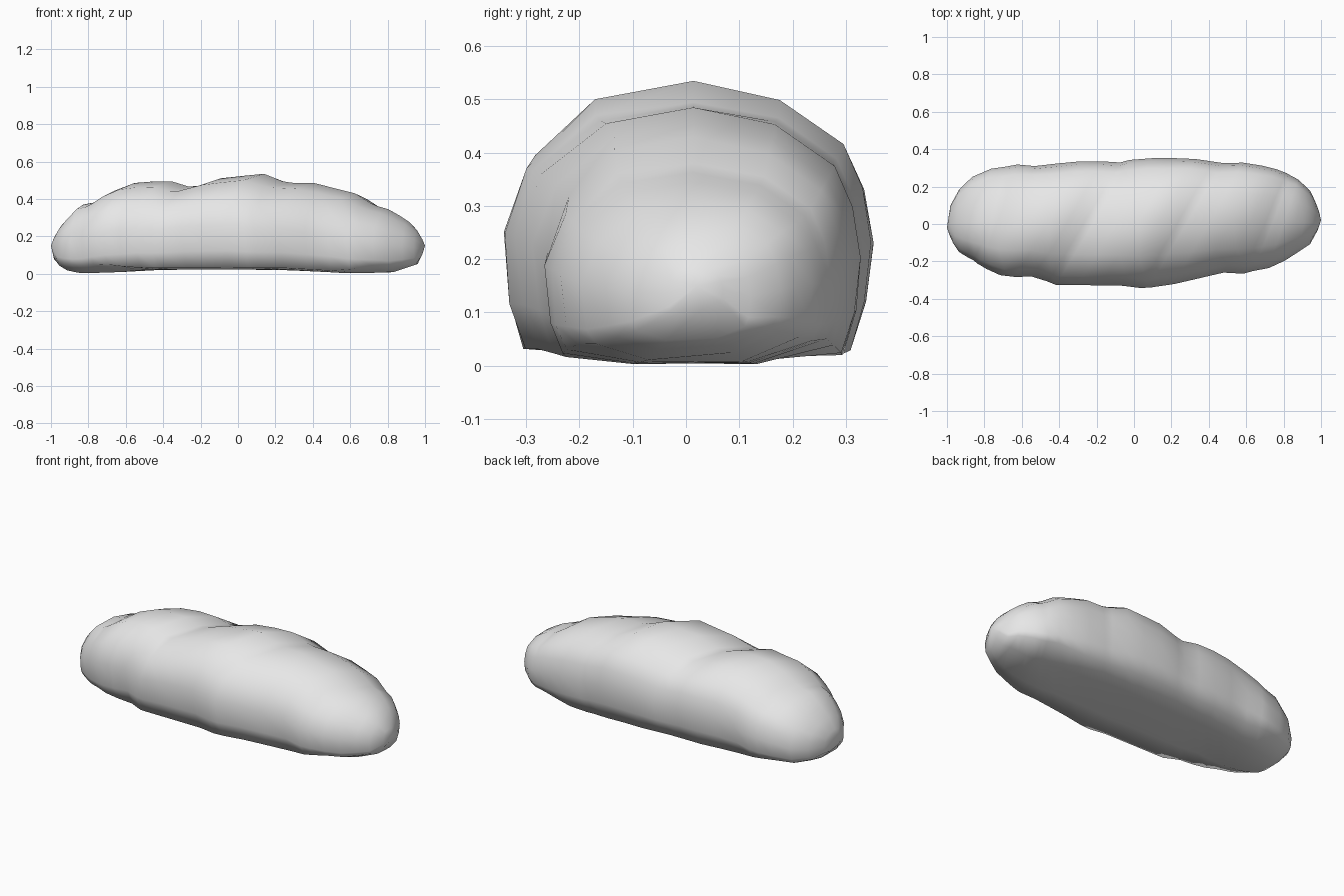
import bpy, bmesh, math

if "Cube" in bpy.data.objects:
    bpy.data.objects.remove(bpy.data.objects["Cube"])

# Outline curves read along x: top ridge, underside, back side (+y), front side (-y)
TOP = [(-1, .15), (-.97, .23), (-.9, .305), (-.83, .37), (-.75, .385), (-.7, .43), (-.56, .485),
       (-.38, .50), (-.25, .46), (-.1, .51), (.13, .535), (.25, .487), (.4, .485), (.62, .43),
       (.72, .368), (.8, .345), (.9, .29), (.97, .22), (1, .15)]
BASE = [(-1, .15), (-.98, .06), (-.92, .02), (-.84, .002), (-.6, .01), (-.5, .022),
        (.25, .022), (.6, .002), (.83, .008), (.97, .055), (1, .15)]
BACK = [(-1, -.03), (-.99, .08), (-.95, .17), (-.87, .25), (-.73, .31), (-.6, .32), (-.5, .305),
        (-.35, .335), (-.08, .335), (.05, .352), (.3, .352), (.42, .333), (.55, .333), (.73, .305),
        (.86, .255), (.95, .17), (1, .04)]
FRONT = [(-1, -.03), (-.95, -.14), (-.8, -.235), (-.69, -.285), (-.53, -.28), (-.44, -.325),
         (-.02, -.33), (.07, -.35), (.22, -.32), (.5, -.255), (.56, -.27), (.7, -.245),
         (.8, -.2), (.94, -.11), (1, 0)]

# Cross-section: sideways fraction, height fraction
SECTION = [(.4, 0), (.88, .02), (.96, .2), (1, .42), (.95, .62), (.84, .78), (.5, .94), (.04, 1),
           (-.5, .935), (-.86, .73), (-1, .48), (-.96, .2), (-.88, .02), (-.4, 0)]


def curve(table, x):
    for (x0, a), (x1, b) in zip(table, table[1:]):
        if x <= x1:
            return a + (b - a) * (x - x0) / (x1 - x0)
    return table[-1][1]


# Loaf: rings slanted across the body so the rolled creases run diagonally
stations = [-.985, -.95, -.9, -.83, -.77, -.73, -.66, -.56, -.46, -.36, -.27, -.22, -.1, .02, .13,
            .23, .28, .4, .52, .62, .7, .74, .8, .86, .91, .955, .985]
creases = (-.77, -.27, .28, .74)
bm = bmesh.new()
rings = []
for s in stations:
    skew = .2 * max(0, 1 - abs(s) ** 3) ** 1.3
    ring = []
    for v, h in SECTION:
        x = s + skew * v
        y = v * curve(BACK, x) if v > 0 else -v * curve(FRONT, x)
        # ridge follows the slanted ring in the body
        top = .85 * curve(TOP, s) + .15 * curve(TOP, x) if abs(x) < .8 else min(curve(TOP, s), curve(TOP, x) + .03)
        low = curve(BASE, x)
        # end lobes have a rounder lower edge
        if h == .02:
            h += .09 * min(1, max(0, (abs(x) - .5) / .25))
        # rolled layers dip a little at each crease
        if s in creases and .3 < h < .99:
            y *= .98
        ring.append(bm.verts.new((x, y, low + (top - low) * h)))
    rings.append(ring)
n = len(SECTION)
for a, b in zip(rings, rings[1:]):
    for i in range(n):
        j = (i + 1) % n
        bm.faces.new((a[i], a[j], b[j], b[i]))

# Rounded tips
for ring, x, y in ((rings[0], -1, -.02), (rings[-1], 1, .02)):
    tip = bm.verts.new((x, y, .15))
    for i in range(n):
        bm.faces.new((ring[i], ring[(i + 1) % n], tip))
bmesh.ops.recalc_face_normals(bm, faces=bm.faces)
for f in bm.faces:
    f.smooth = True

mesh = bpy.data.meshes.new("loaf")
bm.to_mesh(mesh)
bm.free()
loaf = bpy.data.objects.new("loaf", mesh)
bpy.context.collection.objects.link(loaf)

mat = bpy.data.materials.new("light grey")
mat.diffuse_color = (.8, .8, .8, 1)
mat.use_nodes = True
mat.node_tree.nodes["Principled BSDF"].inputs["Base Color"].default_value = mat.diffuse_color
mesh.materials.append(mat)
